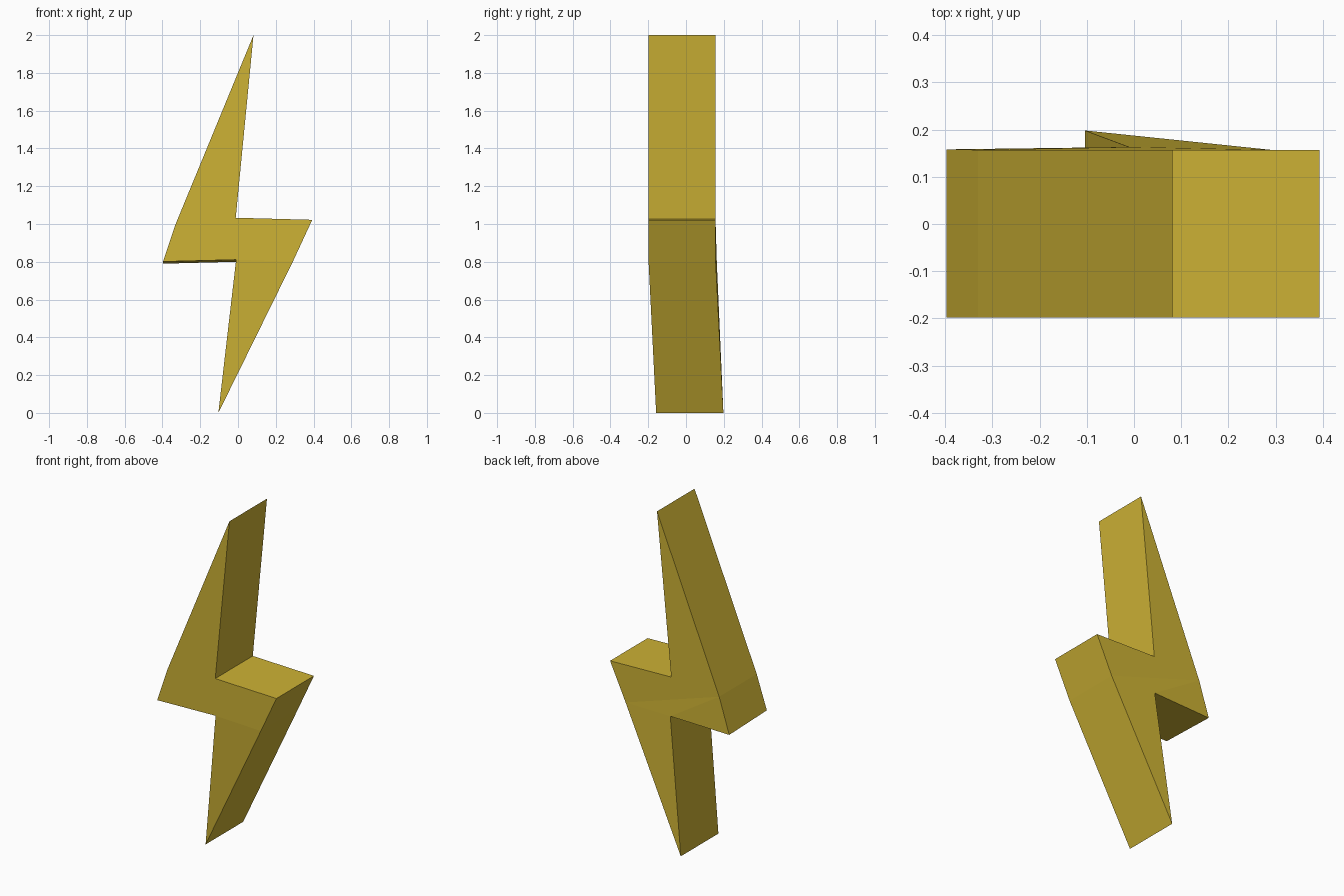
import bpy
import bmesh

if "Cube" in bpy.data.objects:
    bpy.data.objects.remove(bpy.data.objects["Cube"], do_unlink=True)

# Single golden colour
gold = bpy.data.materials.new("gold_yellow")
gold.use_nodes = True
colour = (0.61, 0.445, 0.035, 1)
gold.diffuse_color = colour
gold.node_tree.nodes["Principled BSDF"].inputs["Base Color"].default_value = colour

FRONT, BACK = -0.198, 0.157

# Bolt outline: x, z, backward lean of the front edge, of the back edge
outline = [
    (0.082, 2.0, 0, 0),
    (-0.33, 1.0, 0, 0),
    (-0.397, 0.795, 0, 0.001),
    (-0.01, 0.805, 0, 0.006),
    (-0.104, 0.0, 0.04, 0.041),
    (0.29, 0.8, 0, 0),
    (0.393, 1.022, 0, 0),
    (-0.012, 1.033, 0, 0),
]
# Flat facets shared by the front and the back: upper spike, waist, lower spike
facets = [(0, 1, 7), (1, 2, 3), (1, 3, 5), (1, 5, 7), (7, 5, 6), (3, 4, 5)]

bm = bmesh.new()
front = [bm.verts.new((x, FRONT + f, z + (0.006 if i in (2, 3) else 0)))
         for i, (x, z, f, b) in enumerate(outline)]
back = [bm.verts.new((x, BACK + b, z - (0.005 if i in (2, 3) else 0)))
        for i, (x, z, f, b) in enumerate(outline)]
for facet in facets:
    bm.faces.new([front[i] for i in facet])
    bm.faces.new([back[i] for i in reversed(facet)])

# Rim joining front and back
count = len(outline)
for i in range(count):
    j = (i + 1) % count
    bm.faces.new((front[j], front[i], back[i], back[j]))
bmesh.ops.recalc_face_normals(bm, faces=bm.faces)

mesh = bpy.data.meshes.new("lightning_bolt")
bm.to_mesh(mesh)
bm.free()
mesh.materials.append(gold)
bolt = bpy.data.objects.new("lightning_bolt", mesh)
bpy.context.collection.objects.link(bolt)
